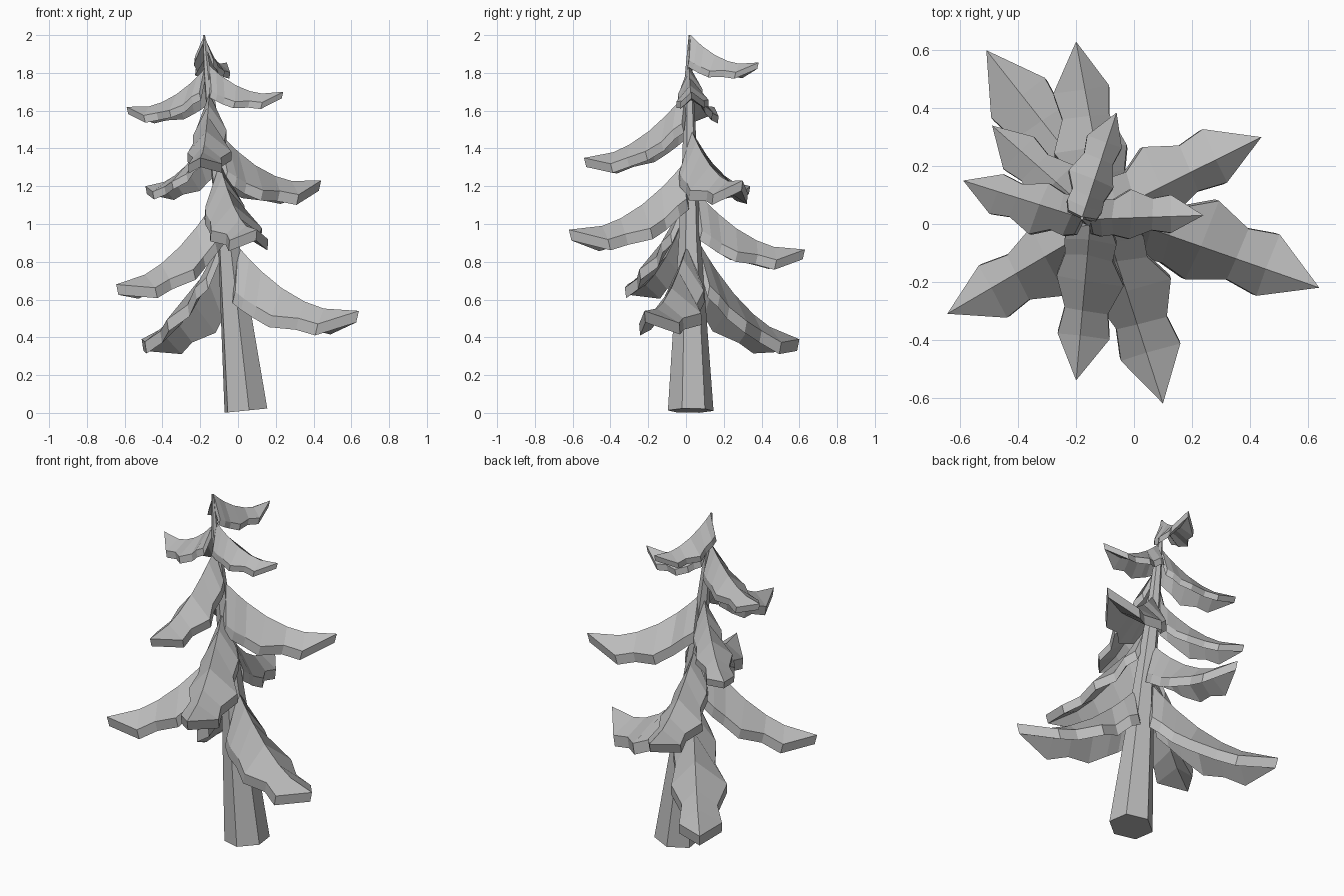
import bpy
import bmesh
from math import cos, sin, radians
from mathutils import Vector

cube = bpy.data.objects.get("Cube")
if cube:
    bpy.data.objects.remove(cube, do_unlink=True)

grey = bpy.data.materials.new("plain grey")
grey.use_nodes = True
colour = (0.5, 0.5, 0.5, 1)
grey.diffuse_color = colour
grey.node_tree.nodes["Principled BSDF"].inputs["Base Color"].default_value = colour


def finish(bm, name):
    bmesh.ops.recalc_face_normals(bm, faces=bm.faces)
    mesh = bpy.data.meshes.new(name)
    bm.to_mesh(mesh)
    bm.free()
    mesh.materials.append(grey)
    obj = bpy.data.objects.new(name, mesh)
    bpy.context.collection.objects.link(obj)


# Trunk: leaning six-sided taper, rings of (x, y, z, radius)
RINGS = [(0.042, 0.025, 0.012, 0.122), (-0.05, 0.02, 0.9, 0.06),
         (-0.112, 0.02, 1.35, 0.04), (-0.162, 0.015, 1.8, 0.02),
         (-0.18, 0.02, 2.0, 0.006)]


def build_trunk():
    bm = bmesh.new()
    loops = []
    for x, y, z, r in RINGS:
        angles = [radians(60 * i - 22) for i in range(6)]
        tilt = 0.1 if z < 0.1 else 0
        loops.append([bm.verts.new((x + r * cos(a), y + r * sin(a), z + tilt * r * cos(a)))
                      for a in angles])
    for low, high in zip(loops, loops[1:]):
        for i in range(6):
            j = (i + 1) % 6
            bm.faces.new((low[i], low[j], high[j], high[i]))
    bm.faces.new(loops[0][::-1])
    bm.faces.new(loops[-1])
    finish(bm, "trunk")


def trunk_at(z):
    """Centre and radius of the trunk at a height."""
    for a, b in zip(RINGS, RINGS[1:]):
        if z <= b[2]:
            ring = Vector(a).lerp(Vector(b), (z - a[2]) / (b[2] - a[2]))
            return ring.to_3d(), ring.w


# Branch outline, relative to its length: (distance, half width, droop)
LEFT = [(0.02, 0.14, 0.27), (0.11, 0.18, 0.23), (0.22, 0.165, 0.23),
        (0.37, 0.25, 0.19), (0.56, 0.165, 0.125), (0.72, 0.19, 0.11)]
RIGHT = [(0.02, 0.13, 0.33), (0.1, 0.155, 0.3), (0.2, 0.145, 0.27),
         (0.34, 0.185, 0.23), (0.54, 0.115, 0.135), (0.71, 0.145, 0.12)]
RIDGE = [0, 0.09, 0.19, 0.36, 0.55, 0.71]
SAG = 0.62
THICKNESS = 0.09


def build_branch(name, apex_z, tip):
    # The ridge starts on the surface of the trunk
    base, radius = trunk_at(apex_z)
    tip = Vector(tip)
    heading = Vector((tip.x - base.x, tip.y - base.y, 0)).normalized()
    base += heading * radius * 0.85
    length = (tip - base).to_2d().length
    side = Vector((-heading.y, heading.x, 0))

    def point(t, across=0, droop=0):
        p = base.lerp(tip, t) + side * across * length
        p.z -= length * (SAG * t * (1 - t) + droop)
        return p

    # Folded sheet with toothed edges
    bm = bmesh.new()
    ridge = [bm.verts.new(point(t)) for t in RIDGE]
    end = bm.verts.new(tip)
    for outline, sign in ((LEFT, 1), (RIGHT, -1)):
        rim = [bm.verts.new(point(t, sign * w, d)) for t, w, d in outline]
        for i in range(len(rim) - 1):
            quad = (ridge[i], ridge[i + 1], rim[i + 1], rim[i])
            bm.faces.new(quad[::sign])
        bm.faces.new((ridge[-1], end, rim[-1])[::sign])

    # Thickness downward, leaning back slightly towards the trunk
    result = bmesh.ops.extrude_face_region(bm, geom=bm.faces[:], use_keep_orig=True)
    lower = [v for v in result["geom"] if isinstance(v, bmesh.types.BMVert)]
    offset = -heading * 0.022 * length
    offset.z = -THICKNESS * length
    bmesh.ops.translate(bm, verts=lower, vec=offset)
    finish(bm, name)


# Branches, from bottom to top: apex height on the trunk, then tip
BRANCHES = [
    (0.88, (0.64, -0.22, 0.54)),
    (0.92, (-0.51, 0.60, 0.39)),
    (1.13, (-0.645, -0.31, 0.68)),
    (1.17, (-0.20, 0.63, 0.865)),
    (1.32, (0.10, -0.62, 0.97)),
    (1.48, (-0.49, 0.34, 1.20)),
    (1.49, (0.44, 0.30, 1.23)),
    (1.69, (-0.20, -0.54, 1.35)),
    (1.82, (-0.59, 0.15, 1.62)),
    (1.84, (0.24, 0.03, 1.70)),
    (2.00, (-0.06, 0.385, 1.855)),
]

build_trunk()
for number, (apex, tip) in enumerate(BRANCHES, 1):
    build_branch(f"branch_{number}", apex, tip)
